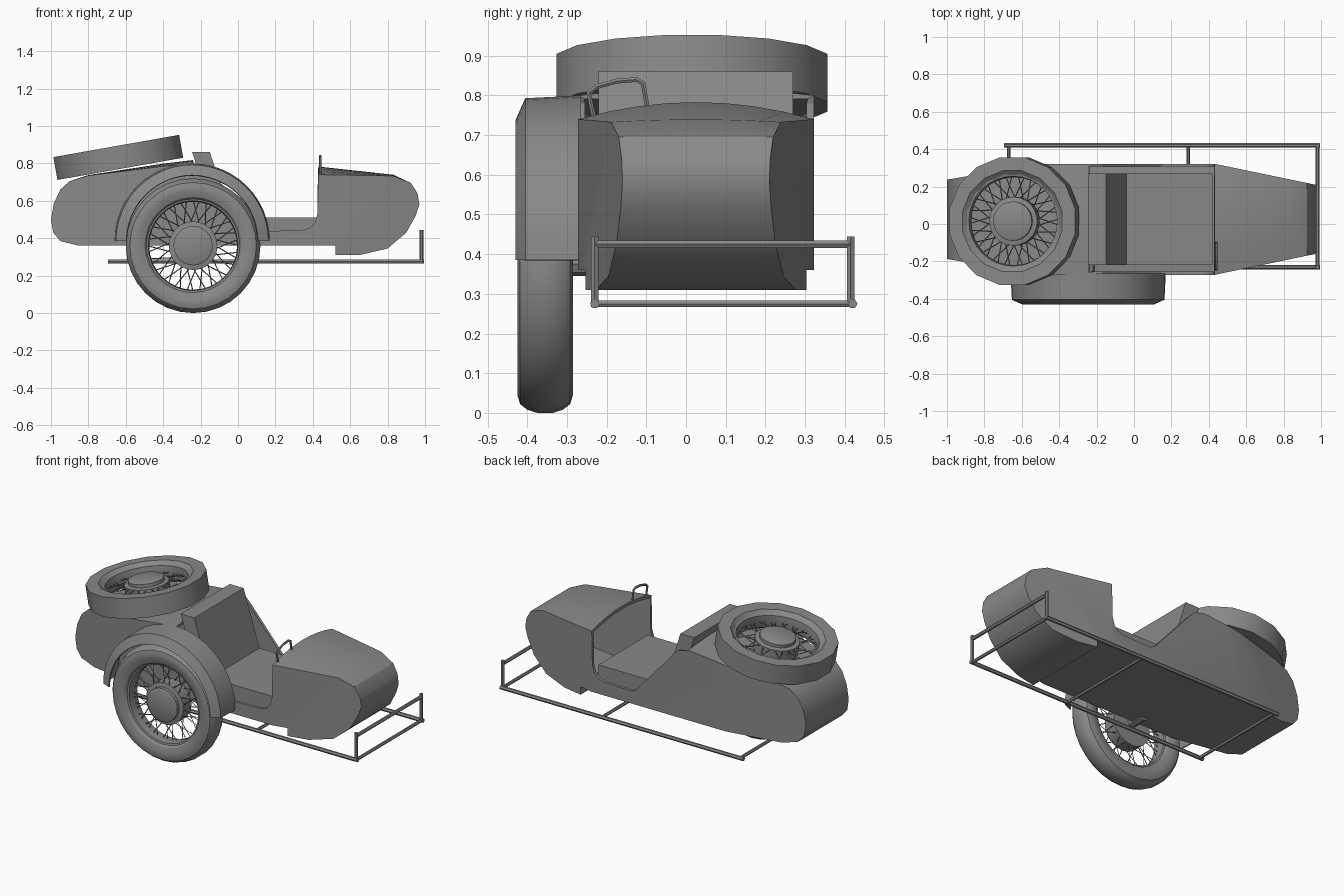
import bpy, bmesh
from math import pi, sin, cos, radians
from mathutils import Matrix, Vector

if "Cube" in bpy.data.objects:
    bpy.data.objects.remove(bpy.data.objects["Cube"], do_unlink=True)

grey = bpy.data.materials.new("plain grey")
grey.use_nodes = True
GREY = (0.25, 0.25, 0.25, 1)
grey.diffuse_color = GREY
grey.node_tree.nodes["Principled BSDF"].inputs["Base Color"].default_value = GREY

MID = 0.025   # centre line of the body in y


def finish(name, data, matrix=Matrix(), wall=0):
    """Link, thicken if asked, bake to a mesh and shade."""
    ob = bpy.data.objects.new(name, data)
    bpy.context.collection.objects.link(ob)
    ob.matrix_world = matrix
    data.materials.append(grey)
    if wall:
        mod = ob.modifiers.new("wall", "SOLIDIFY")
        mod.thickness, mod.offset = wall, -1
    bpy.ops.object.select_all(action="DESELECT")
    bpy.context.view_layer.objects.active = ob
    ob.select_set(True)
    bpy.ops.object.convert(target="MESH")
    bpy.ops.object.shade_smooth_by_angle(angle=radians(32))
    return ob


def from_bmesh(name, bm, matrix=Matrix(), wall=0):
    bmesh.ops.recalc_face_normals(bm, faces=bm.faces)
    mesh = bpy.data.meshes.new(name)
    bm.to_mesh(mesh)
    bm.free()
    return finish(name, mesh, matrix, wall)


def lathe(name, profile, sides, matrix, arc=2 * pi, wall=0):
    """Spin (radius, height) points about local z."""
    bm = bmesh.new()
    vs = [bm.verts.new((r, 0, h)) for r, h in profile]
    es = [bm.edges.new(p) for p in zip(vs, vs[1:])]
    bmesh.ops.spin(bm, geom=vs + es, cent=(0, 0, 0), axis=(0, 0, 1),
                   angle=arc, steps=sides)
    bmesh.ops.remove_doubles(bm, verts=bm.verts, dist=0.0005)
    return from_bmesh(name, bm, matrix, wall)


def prism(name, profile, y0, y1):
    """Extrude an (x, z) outline along y."""
    bm = bmesh.new()
    face = bm.faces.new([bm.verts.new((x, y0, z)) for x, z in profile])
    out = bmesh.ops.extrude_face_region(bm, geom=[face])["geom"]
    moved = [g for g in out if isinstance(g, bmesh.types.BMVert)]
    bmesh.ops.translate(bm, verts=moved, vec=(0, y1 - y0, 0))
    return from_bmesh(name, bm)


def tubes(name, paths, radius, roundness=1, matrix=Matrix()):
    curve = bpy.data.curves.new(name, "CURVE")
    curve.dimensions = "3D"
    curve.bevel_depth, curve.bevel_resolution = radius, roundness
    curve.use_fill_caps = True
    for path in paths:
        spline = curve.splines.new("POLY")
        spline.points.add(len(path) - 1)
        for p, co in zip(spline.points, path):
            p.co = (*co, 1)
    return finish(name, curve, matrix)


def spoked_centre(prefix, matrix):
    """Rim, hub and crossed wire spokes."""
    lathe(prefix + "_rim", [(.258, -.045), (.24, -.04), (.235, 0),
                            (.24, .04), (.258, .045)], 32, matrix)
    lathe(prefix + "_hub", [(0, -.05), (.13, -.05), (.13, .03), (.105, .035),
                            (.105, .055), (.09, .062), (0, .062)], 24, matrix)
    paths = []
    for i in range(44):
        a = 2 * pi * i / 44
        b = a + (.28 if i % 2 else -.28)
        h = .028 if i % 4 < 2 else -.04
        paths.append([(.12 * cos(a), .12 * sin(a), h),
                      (.24 * cos(b), .24 * sin(b), 0)])
    tubes(prefix + "_spokes", paths, .0028, 0, matrix)


# Body shell: open skin wrapped from rear deck round the tail, floor and nose
skin = [(-.24, .8), (-.4, .785), (-.56, .765), (-.8, .735), (-.9, .705),
        (-.95, .66), (-.985, .585), (-1, .5), (-.988, .43), (-.95, .385),
        (-.85, .36), (.52, .36), (.52, .31), (.65, .31), (.8, .345),
        (.9, .43), (.95, .52), (.97, .58), (.96, .64), (.925, .695),
        (.83, .733), (.43, .74)]
opening = [(.425, .53), (.41, .48), (.385, .455), (.34, .443), (.15, .438),
           (.115, .46), (-.13, .74), (-.17, .78)]


def crown(x, z):
    if z < .6:
        return 0
    if x > 0:
        return .043 * max(0, (.9 - x) / .47)
    return .018 * max(0, (x + .9) / .66)


def half_width(x):
    if x > .43:
        return .297 - .112 * (x - .43) / .54
    return .297 - .085 * max(0, -.5 - x) / .5


bm = bmesh.new()
COLS = 8
columns = []
for c in range(COLS + 1):
    t = 2 * c / COLS - 1
    columns.append([bm.verts.new((x, t, z + crown(x, z) * (1 - t * t)))
                    for x, z in skin])
for a, b in zip(columns, columns[1:]):
    for i in range(len(skin) - 1):
        bm.faces.new((a[i], a[i + 1], b[i + 1], b[i]))
for t, column in ((-1, columns[0]), (1, columns[-1])):
    bm.faces.new(column + [bm.verts.new((x, t, z)) for x, z in opening])
for cut in (-.5, .43):
    bmesh.ops.bisect_plane(bm, geom=bm.verts[:] + bm.edges[:] + bm.faces[:],
                           dist=.0005, plane_co=(cut, 0, 0), plane_no=(1, 0, 0))
for v in bm.verts:
    v.co.y = MID + v.co.y * half_width(v.co.x)
from_bmesh("body_shell", bm, wall=.018)

# Seat
prism("seat_cushion", [(-.15, .38), (.42, .38), (.42, .512), (-.15, .512)],
      MID - .245, MID + .245)
prism("seat_back", [(-.245, .86), (-.15, .86), (-.035, .5), (-.13, .5)],
      MID - .245, MID + .245)

# Road wheel
road = Matrix.Translation((-.24, -.355, .36)) @ Matrix.Rotation(pi / 2, 4, "X")
lathe("road_tyre", [(.25, -.045), (.26, -.058), (.29, -.068), (.315, -.07),
                    (.338, -.063), (.352, -.045), (.36, -.02), (.36, .02),
                    (.352, .045), (.338, .063), (.315, .07), (.29, .068),
                    (.26, .058), (.25, .045)], 32, road)
spoked_centre("road", road)
tubes("axle", [[(-.24, -.36, .375), (-.24, -.2, .375)]], .03, 2)

# Mudguard over the road wheel
guard = Matrix.Translation((-.245, -.355, .385)) @ Matrix.Rotation(pi / 2, 4, "X")
lathe("mudguard", [(.415, -.09), (.408, .05), (.352, .075)], 24, guard,
      arc=pi, wall=.008)

# Spare wheel lying on the tail
spare = (Matrix.Translation((-.64, .015, .832)) @ Matrix.Rotation(radians(-10), 4, "Y")
         @ Matrix.Rotation(pi / 16, 4, "Z"))
lathe("spare_tyre", [(.25, -.045), (.27, -.062), (.348, -.062), (.348, .062),
                     (.275, .062), (.25, .04)], 16, spare)
spoked_centre("spare", spare)

# Tubular frame: rails, cross members and front bumper
LOW, HIGH, INNER, OUTER, NOSE = .275, .425, -.23, .42, .982
tubes("frame_rails", [[(-.695, y, LOW), (.995, y, LOW)] for y in (INNER, OUTER)], .012)
tubes("cross_members", [[(x, INNER, LOW), (x, OUTER, LOW)]
                        for x in (-.67, .29, NOSE)], .01)
tubes("bumper_posts", [[(NOSE, y, LOW - .008), (NOSE, y, .445)]
                       for y in (INNER, OUTER - .005)], .011)
tubes("bumper_bar", [[(NOSE, INNER, HIGH), (NOSE, OUTER - .005, HIGH)]], .011)

# Grab handle on the cowl
tubes("grab_handle", [[(.44, -.23, .735), (.44, -.245, .805), (.44, -.225, .822),
                       (.44, -.175, .836), (.44, -.125, .84), (.44, -.108, .83),
                       (.44, -.095, .755)]], .007)
